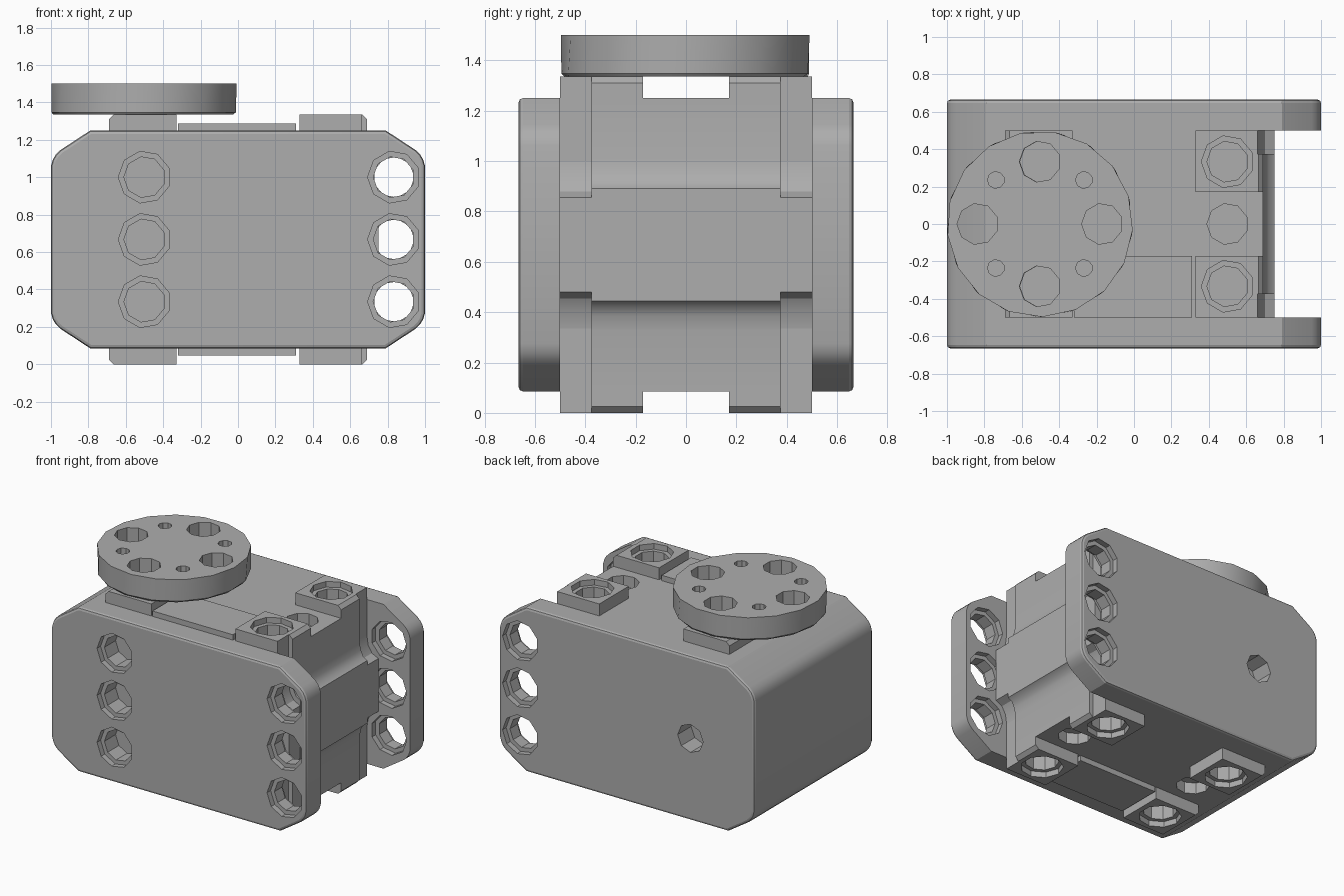
import bpy, bmesh, math
from mathutils import Vector, Matrix

if "Cube" in bpy.data.objects:
    bpy.data.objects.remove(bpy.data.objects["Cube"])

GREY = (0.42, 0.42, 0.42, 1)
mat = bpy.data.materials.new("plain grey")
mat.use_nodes = True
mat.diffuse_color = GREY
mat.node_tree.nodes["Principled BSDF"].inputs["Base Color"].default_value = GREY

TOP = 1.335          # height of the pads; everything mirrors about half of it
SIDES = 9            # sides of each round hole


def flip(pts):
    """Mirror profile points top to bottom."""
    return [(x, TOP - z) for x, z in reversed(pts)]


def make(name, bm):
    bmesh.ops.recalc_face_normals(bm, faces=bm.faces)
    me = bpy.data.meshes.new(name)
    bm.to_mesh(me)
    bm.free()
    me.materials.append(mat)
    ob = bpy.data.objects.new(name, me)
    bpy.context.collection.objects.link(ob)
    return ob


def prism(name, pts, y0, y1):
    """Extrude an x-z profile from y0 to y1."""
    bm = bmesh.new()
    face = bm.faces.new([bm.verts.new((x, y0, z)) for x, z in pts])
    out = bmesh.ops.extrude_face_region(bm, geom=[face])
    verts = [v for v in out["geom"] if isinstance(v, bmesh.types.BMVert)]
    bmesh.ops.translate(bm, verts=verts, vec=(0, y1 - y0, 0))
    return make(name, bm)


def lathe(bm, origin, axis, rings, n=SIDES, twist=0.0):
    """Closed turned solid: rings are (radius, distance along axis)."""
    m = Matrix.Translation(origin) @ Vector(axis).to_track_quat("Z", "Y").to_matrix().to_4x4()
    loops = []
    for k, (r, d) in enumerate(rings):
        angles = [math.tau * i / n + twist * k for i in range(n)]
        loops.append([bm.verts.new(m @ Vector((r * math.cos(a), r * math.sin(a), d))) for a in angles])
    for a, b in zip(loops, loops[1:]):
        for i in range(n):
            j = (i + 1) % n
            bm.faces.new((a[i], a[j], b[j], b[i]))
    bm.faces.new(loops[0])
    bm.faces.new(loops[-1])


def apply(ob):
    bpy.context.view_layer.objects.active = ob
    for mod in list(ob.modifiers):
        bpy.ops.object.modifier_apply(modifier=mod.name)


def cut(ob, cutter):
    mod = ob.modifiers.new("holes", "BOOLEAN")
    mod.operation = "DIFFERENCE"
    mod.solver = "EXACT"
    mod.object = cutter
    apply(ob)


def smooth(ob, degrees):
    bpy.ops.object.select_all(action="DESELECT")
    ob.select_set(True)
    bpy.context.view_layer.objects.active = ob
    bpy.ops.object.shade_smooth_by_angle(angle=math.radians(degrees))


R, BORE = 0.14, 0.11
BLIND = [(R, -0.05), (R, 0.04), (BORE, 0.04), (BORE, 0.165)]
THROUGH = [(R, -0.05), (R, 0.04), (BORE, 0.04), (BORE, 0.125), (R, 0.125), (R, 0.22)]
W = 0.665            # half width of the body

# Hole cutters
bm = bmesh.new()
for z in (TOP / 2 - 0.333, TOP / 2, TOP / 2 + 0.333):
    lathe(bm, (-0.5, -W, z), (0, 1, 0), BLIND)
    for s in (-1, 1):
        lathe(bm, (0.833, s * W, z), (0, -s, 0), THROUGH)
lathe(bm, (-0.5, W, TOP / 2), (0, -1, 0), [(0.1, -0.05), (0.1, 0.15)], 8)
for z, d in ((TOP, -1), (0, 1)):
    for x in (-0.5, 0.5):
        lathe(bm, (x, 0, z), (0, 0, d), [(BORE, -0.05), (BORE, 0.165)])
        for y in (-0.333, 0.333):
            lathe(bm, (x, y, z), (0, 0, d), BLIND)
holes = make("hole_cutter", bm)

# Main housing with chamfered corners and an open slot between two side flaps
corner = [(0.79, 1.25), (0.95, 1.145), (0.975, 1.12), (0.99, 1.095), (1.0, 1.06)]
right = corner + flip(corner)
body = prism("housing", right + [(-x, z) for x, z in reversed(right)], -W, W)
bevel = body.modifiers.new("edge", "BEVEL")
bevel.width, bevel.segments = 0.018, 2
bevel.limit_method, bevel.angle_limit = "ANGLE", math.radians(60)
apply(body)
slot = prism("slot_cutter", [(0.66, -1), (1.5, -1), (1.5, 2), (0.66, 2)], -0.5, 0.5)
cut(body, slot)
cut(body, holes)
smooth(body, 20)

# Stepped end wall inside the slot, with hollow curves above and below
outer = [(0.66, 1.0), (0.67, 0.93), (0.70, 0.88), (0.75, 0.855)]
inner = [(0.66, 1.25), (0.69, 1.25), (0.69, 1.01), (0.70, 0.95), (0.72, 0.91), (0.752, 0.89)]
smooth(prism("end_wall", outer + flip(outer), -0.5, 0.5), 32)
smooth(prism("end_wall_core", inner + flip(inner), -0.375, 0.375), 32)

# Raised pads, nose ledges and long plates, above and below
for side, fix in (("top", lambda p: p), ("bottom", flip)):
    low, high, c = 1.25, TOP, 0.025
    right_pad = [(0.33, low), (0.33, high), (0.66, high), (0.66, low)]
    left_pad = [(-0.33, low), (-0.33, high), (-0.69 + c, high), (-0.69, high - c), (-0.69, low)]
    nose = [(0.66, low), (0.66, high), (0.69 - c, high), (0.69, high - c), (0.69, low)]
    for name, y0, y1, n0, n1 in (("front", -0.5, -0.17, -0.375, -0.17),
                                 ("back", 0.17, 0.5, 0.17, 0.375)):
        for where, pts in (("right", left_pad), ("left", right_pad)):
            cut(prism(f"{side}_{name}_{where}_pad", fix(pts), y0, y1), holes)
        prism(f"{side}_{name}_pad_nose", fix(nose), n0, n1)
    plate = [(-0.32, low), (-0.32, 1.288), (0.31, 1.288), (0.31, low)]
    prism(f"{side}_plate", fix(plate), -0.5, -0.17)

# Turning disc with a ring of holes
bm = bmesh.new()
lathe(bm, (-0.503, 0, TOP), (0, 0, 1), [(0.485, 0), (0.495, 0.012), (0.497, 0.165)], 17, 0.06)
disc = make("disc", bm)
bm = bmesh.new()
for i in range(4):
    for r, dist, turn in ((BORE, 0.333, 0), (0.045, 0.333, 0.5)):
        a = (i + turn) * math.pi / 2
        spot = (-0.503 + dist * math.cos(a), dist * math.sin(a), TOP)
        lathe(bm, spot, (0, 0, 1), [(r, -0.1), (r, 0.3)])
disc_holes = make("disc_hole_cutter", bm)
cut(disc, disc_holes)
smooth(disc, 30)

for helper in (holes, slot, disc_holes):
    helper.hide_render = True
    helper.hide_viewport = True
